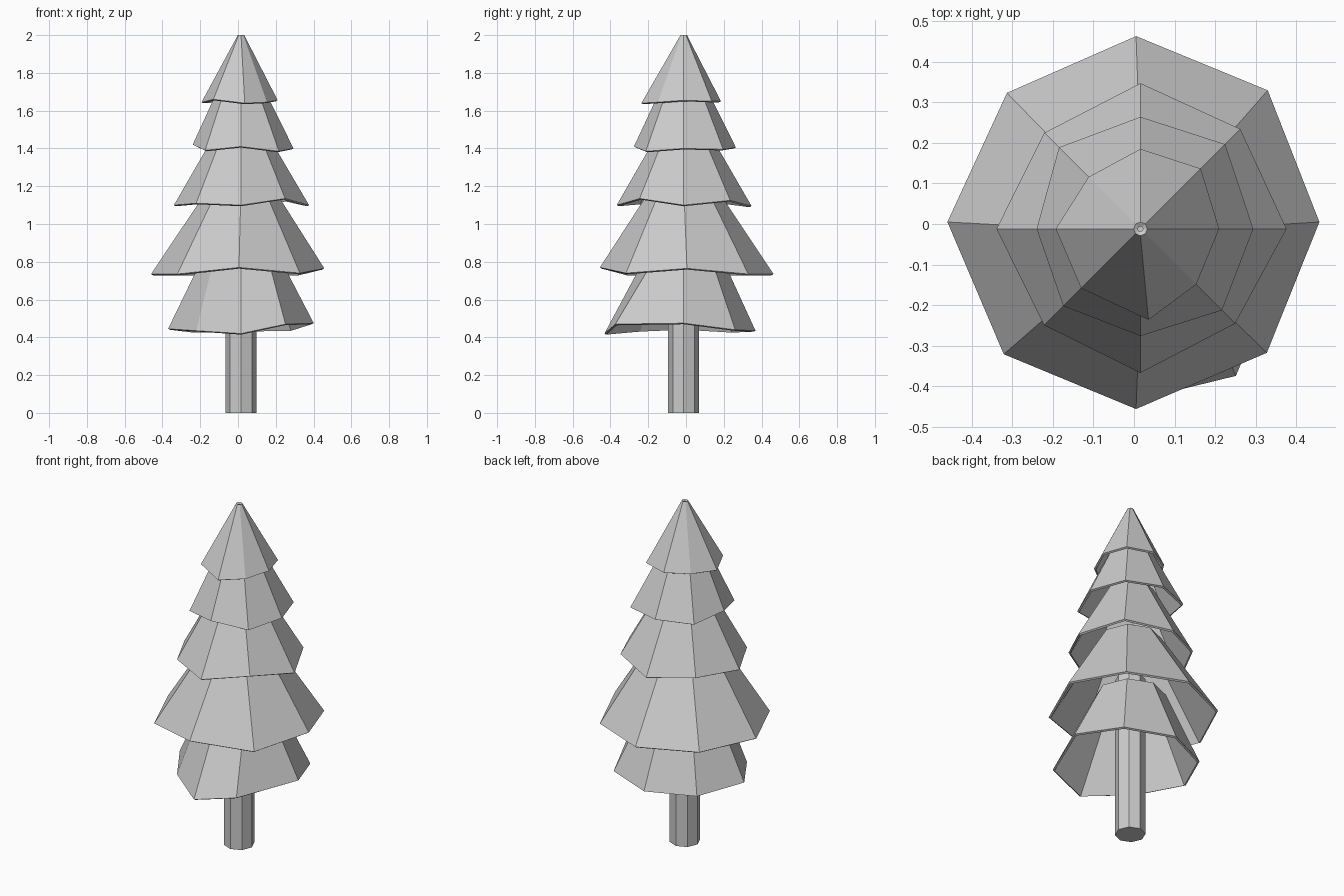
import bpy, bmesh
from math import radians, cos, sin

if "Cube" in bpy.data.objects:
    bpy.data.objects.remove(bpy.data.objects["Cube"])

AXIS = (0.016, -0.012)
SIDES = 8


def new_object(name, bm):
    mesh = bpy.data.meshes.new(name)
    bm.to_mesh(mesh)
    bm.free()
    obj = bpy.data.objects.new(name, mesh)
    bpy.context.collection.objects.link(obj)
    return obj


def tier(name, centre, radii, heights, top_r, top_z, twist=None):
    """Ragged eight-sided skirt; corners run anticlockwise from +x."""
    twist = twist or {}
    bm = bmesh.new()
    low, high = [], []
    for i in range(SIDES):
        a = radians(45 * i)
        b = radians(45 * i + twist.get(i, 0))
        low.append(bm.verts.new((centre[0] + radii[i] * cos(b),
                                 centre[1] + radii[i] * sin(b), heights[i])))
        high.append(bm.verts.new((AXIS[0] + top_r * cos(a),
                                  AXIS[1] + top_r * sin(a), top_z)))
    for i in range(SIDES):
        j = (i + 1) % SIDES
        bm.faces.new((low[i], low[j], high[j], high[i]))
    obj = new_object(name, bm)
    wall = obj.modifiers.new("wall", 'SOLIDIFY')
    wall.thickness = 0.012
    wall.offset = -1
    return obj


# Trunk
bm = bmesh.new()
ring = [bm.verts.new((AXIS[0] + 0.082 * cos(radians(45 * i)),
                      AXIS[1] + 0.082 * sin(radians(45 * i)), 0))
        for i in range(SIDES)]
base = bm.faces.new(ring)
ext = bmesh.ops.extrude_face_region(bm, geom=[base], use_keep_orig=True)
bmesh.ops.translate(bm, vec=(0, 0, 0.95),
                    verts=[v for v in ext['geom'] if isinstance(v, bmesh.types.BMVert)])
bmesh.ops.recalc_face_normals(bm, faces=bm.faces)
new_object("trunk", bm)

# Branch tiers, bottom to top
tier("branches_bottom", AXIS,
     (0.385, 0.385, 0.38, 0.37, 0.386, 0.336, 0.42, 0.432),
     (0.475, 0.44, 0.435, 0.43, 0.445, 0.435, 0.42, 0.47),
     0.19, 0.85, {7: -12})
tier("branches_lower", (0.005, 0.005),
     (0.452, 0.459, 0.458, 0.45, 0.465, 0.461, 0.461, 0.456),
     (0.765, 0.735, 0.735, 0.735, 0.735, 0.735, 0.77, 0.74),
     0.165, 1.2)
tier("branches_middle", AXIS,
     (0.36, 0.348, 0.359, 0.335, 0.355, 0.336, 0.355, 0.33),
     (1.1, 1.125, 1.095, 1.11, 1.1, 1.11, 1.1, 1.135),
     0.125, 1.5)
tier("branches_upper", AXIS,
     (0.278, 0.295, 0.276, 0.284, 0.256, 0.269, 0.264, 0.284),
     (1.4, 1.395, 1.405, 1.4, 1.42, 1.39, 1.41, 1.385),
     0.105, 1.75)
tier("branches_top", AXIS,
     (0.194, 0.21, 0.197, 0.181, 0.209, 0.207, 0.225, 0.194),
     (1.655, 1.65, 1.65, 1.65, 1.645, 1.66, 1.64, 1.645),
     0.017, 2.0, {6: 5})
